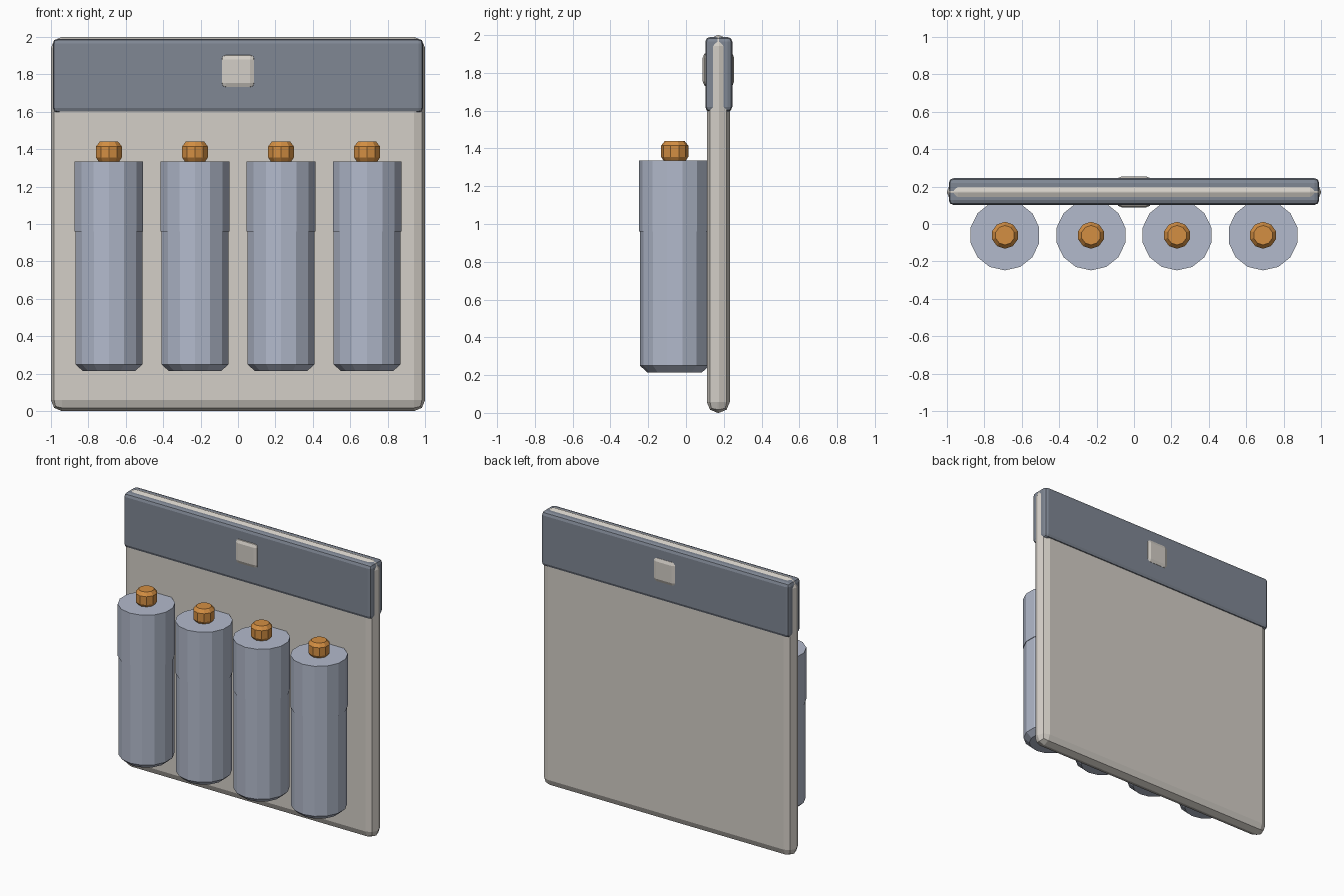
import bpy, bmesh, math

cube = bpy.data.objects.get("Cube")
if cube:
    bpy.data.objects.remove(cube, do_unlink=True)


def material(name, srgb):
    lin = [((c + 0.055) / 1.055) ** 2.4 for c in srgb]
    m = bpy.data.materials.new(name)
    m.use_nodes = True
    m.diffuse_color = (*lin, 1)
    m.node_tree.nodes["Principled BSDF"].inputs["Base Color"].default_value = (*lin, 1)
    return m


CREAM = material("cream", (0.83, 0.81, 0.78))
SLATE = material("slate", (0.50, 0.53, 0.58))
STEEL = material("steel blue", (0.70, 0.73, 0.80))
ORANGE = material("orange", (0.83, 0.56, 0.26))


def add_object(name, bm, mat):
    mesh = bpy.data.meshes.new(name)
    bmesh.ops.recalc_face_normals(bm, faces=bm.faces)
    bm.to_mesh(mesh)
    bm.free()
    mesh.materials.append(mat)
    obj = bpy.data.objects.new(name, mesh)
    bpy.context.collection.objects.link(obj)
    return obj


def rounded_box(name, xs, ys, zs, bevel, mat):
    bm = bmesh.new()
    bmesh.ops.create_cube(bm, size=1)
    for v in bm.verts:
        v.co = [lo if c < 0 else hi for c, (lo, hi) in zip(v.co, (xs, ys, zs))]
    bmesh.ops.bevel(bm, geom=bm.edges[:], offset=bevel, segments=2,
                    profile=0.5, affect='EDGES')
    return add_object(name, bm, mat)


def turned(name, x, y, profile, sides, mat):
    """Faceted solid of revolution from (radius, height) pairs."""
    bm = bmesh.new()
    rings = []
    for r, z in profile:
        angles = [2 * math.pi * i / sides - math.pi / 2 for i in range(sides)]
        rings.append([bm.verts.new((x + r * math.cos(a), y + r * math.sin(a), z))
                      for a in angles])
    for low, high in zip(rings, rings[1:]):
        for i in range(sides):
            j = (i + 1) % sides
            bm.faces.new((low[i], low[j], high[j], high[i]))
    bm.faces.new(rings[0][::-1])
    bm.faces.new(rings[-1])
    return add_object(name, bm, mat)


# Flat backing board with a darker header band and a through clasp
rounded_box("backing_board", (-1, 1), (0.11, 0.232), (0, 2), 0.058, CREAM)
rounded_box("header_band", (-0.99, 0.99), (0.102, 0.245), (1.595, 1.99), 0.025, SLATE)
rounded_box("clasp", (-0.093, 0.093), (0.088, 0.255), (1.725, 1.91), 0.03, CREAM)

# Row of canisters with a raised upper sleeve and a small knob cap
CANISTER = [(0.145, 0.215), (0.184, 0.25), (0.184, 0.96), (0.188, 0.96), (0.188, 1.335)]
CAP = [(0.058, 1.335), (0.072, 1.355), (0.072, 1.415), (0.052, 1.44)]
for n, x in enumerate((-0.69, -0.23, 0.23, 0.69), 1):
    turned(f"canister_{n}", x, -0.06, CANISTER, 14, STEEL)
    turned(f"canister_cap_{n}", x, -0.06, CAP, 10, ORANGE)
